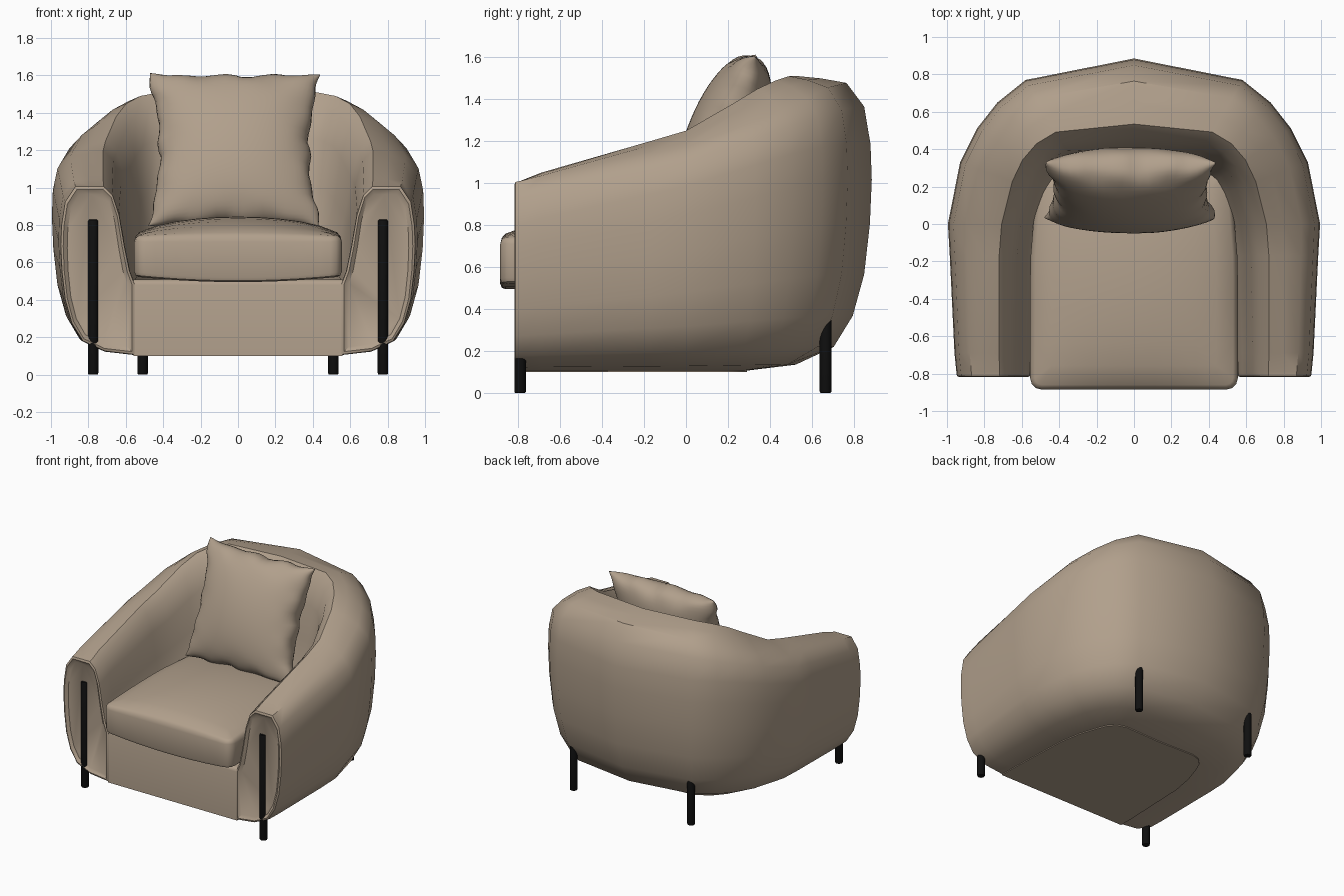
import bpy, bmesh, math
from mathutils import Vector, Matrix

if "Cube" in bpy.data.objects:
    bpy.data.objects.remove(bpy.data.objects["Cube"])


def material(name, color, rough):
    m = bpy.data.materials.new(name)
    m.use_nodes = True
    m.diffuse_color = (*color, 1)
    node = m.node_tree.nodes["Principled BSDF"]
    node.inputs["Base Color"].default_value = (*color, 1)
    node.inputs["Roughness"].default_value = rough
    return m


fabric = material("beige_fabric", (0.44, 0.35, 0.262), 0.9)
black = material("black_metal", (0.005, 0.005, 0.005), 0.5)


def finish(bm, name, mat, angle=40):
    bmesh.ops.remove_doubles(bm, verts=bm.verts, dist=0.0005)
    bmesh.ops.recalc_face_normals(bm, faces=bm.faces)
    mesh = bpy.data.meshes.new(name)
    bm.to_mesh(mesh)
    bm.free()
    mesh.materials.append(mat)
    ob = bpy.data.objects.new(name, mesh)
    bpy.context.collection.objects.link(ob)
    bpy.ops.object.select_all(action='DESELECT')
    ob.select_set(True)
    bpy.context.view_layer.objects.active = ob
    bpy.ops.object.shade_smooth_by_angle(angle=math.radians(angle))
    return ob


def bridge(bm, a, b):
    n = len(a)
    for i in range(n):
        j = (i + 1) % n
        bm.faces.new((a[i], a[j], b[j], b[i]))


# Wraparound shell: outer x, y, inner x, y, top height, crest slope
stations = [
    (0.95, -0.79, 0.55, -0.79, 1.01, 0.0),
    (0.96, -0.69, 0.55, -0.69, 1.05, 0.2),
    (0.985, -0.17, 0.53, -0.17, 1.2, 0.7),
    (0.995, 0.0, 0.50, 0.0, 1.25, 0.9),
    (0.93, 0.33, 0.45, 0.15, 1.38, 1.0),
    (0.84, 0.51, 0.42, 0.22, 1.45, 1.0),
    (0.73, 0.65, 0.37, 0.27, 1.49, 0.8),
    (0.58, 0.77, 0.30, 0.29, 1.51, 0.5),
    (0.0, 0.885, 0.0, 0.28, 1.51, 0.3),
]
# Cross-section: inward fraction, height fraction, share of crest slope
section = [
    (1.0, 0.005, 0), (0.6, 0.025, 0), (0.3, 0.085, 0), (0.15, 0.19, 0),
    (0.06, 0.33, 0), (0.015, 0.5, 0), (0.0, 0.65, 0), (0.01, 0.77, 0),
    (0.06, 0.91, 0.5), (0.2, 1.0, 0.9), (0.4, 1.0, 0.3), (0.58, 1.0, 0.0),
    (0.7, 0.95, 0), (0.79, 0.83, 0), (0.86, 0.65, 0), (0.93, 0.5, 0),
    (1.0, 0.42, 0),
]


def ring_points(s):
    xo, yo, xi, yi, top, slope = s
    return [Vector((xo + (xi - xo) * u, yo + (yi - yo) * u,
                    0.1 + (top - 0.1) * (v - 0.085 * slope * k)))
            for u, v, k in section]


mirrored = [(-s[0], s[1], -s[2], *s[3:]) for s in reversed(stations[:-1])]
bm = bmesh.new()
rings = [[bm.verts.new(p) for p in ring_points(s)] for s in stations + mirrored]
for a, b in zip(rings, rings[1:]):
    bridge(bm, a, b)
# Arm fronts with a raised rounded rim and a slightly sunken panel
for ring in (rings[0], rings[-1]):
    mid = Vector((math.copysign(0.765, ring[0].co.x), 0, 0.55))
    prev = ring
    for inset, y in ((0.005, -0.812), (0.025, -0.818), (0.06, -0.80)):
        nxt = []
        for v in ring:
            d = Vector((mid.x - v.co.x, 0, mid.z - v.co.z))
            f = inset / 0.3
            nxt.append(bm.verts.new((v.co.x + d.x * f, y, v.co.z + d.z * f * 0.5)))
        bridge(bm, prev, nxt)
        prev = nxt
    bm.faces.new(prev)
finish(bm, "arm_and_back_shell", fabric, 38)

# Seat base filling the shell's footprint
bm = bmesh.new()
foot = [(s[2] + math.copysign(0.01, s[2]), s[3]) for s in stations + mirrored]
foot[0], foot[-1] = (0.56, -0.812), (-0.56, -0.812)
low = [bm.verts.new((x, y, 0.1)) for x, y in foot]
high = [bm.verts.new((x, y, 0.51)) for x, y in foot]
bridge(bm, low, high)
bm.faces.new(low)
bm.faces.new(high)
front_top = [e for e in bm.edges if all(v.co.y < -0.8 and v.co.z > 0.5 for v in e.verts)]
bmesh.ops.bevel(bm, geom=front_top, offset=0.03, segments=3, affect='EDGES', profile=0.5)
finish(bm, "seat_base", fabric)

# Seat cushion: rounded slab with a crowned top
bm = bmesh.new()
bmesh.ops.create_cube(bm, size=1)
bmesh.ops.scale(bm, vec=(1.11, 1.2, 0.21), verts=bm.verts)
bmesh.ops.translate(bm, vec=(0, -0.285, 0.63), verts=bm.verts)
corners = [e for e in bm.edges if abs(e.verts[0].co.z - e.verts[1].co.z) > 0.1]
bmesh.ops.bevel(bm, geom=corners, offset=0.06, segments=3, affect='EDGES', profile=0.5)
rims = [e for e in bm.edges if abs(e.verts[0].co.z - e.verts[1].co.z) < 0.01]
bmesh.ops.bevel(bm, geom=rims, offset=0.025, segments=2, affect='EDGES', profile=0.5)
for axis, centre, size in ((0, 0, 1.1), (1, -0.285, 1.18)):
    for i in range(1, 10):
        co, no = Vector((0, 0, 0)), Vector((0, 0, 0))
        co[axis] = centre + size * (i / 10 - 0.5)
        no[axis] = 1
        bmesh.ops.bisect_plane(bm, geom=bm.verts[:] + bm.edges[:] + bm.faces[:],
                               plane_co=co, plane_no=no)
for v in bm.verts:
    u = min(1, abs(v.co.x) / 0.555)
    w = min(1, abs(v.co.y + 0.285) / 0.6)
    crown = (1 - u ** 2) ** 0.6 * (1 - w ** 2) ** 0.6
    if v.co.z > 0.63:
        v.co.z += 0.11 * crown
    else:
        v.co.z -= 0.03 * (1 - u * u)
    if v.co.y > -0.2:
        v.co.x *= 1 - 0.15 * (v.co.y + 0.2)
finish(bm, "seat_cushion", fabric)

# Throw pillow: two puffed sheets joined at the seam, leaning back
bm = bmesh.new()
N = 28
for side in (-1, 1):
    grid = []
    for j in range(N + 1):
        row = []
        for i in range(N + 1):
            u, v = (math.sin(math.pi / 2 * (2 * k / N - 1)) for k in (i, j))
            puff = (max(0, 1 - u * u) * max(0, 1 - v * v)) ** 0.42
            edge = max(abs(u), abs(v)) ** 6
            crease = 0.012 * edge * math.sin(11 * u + 3 * v) * math.cos(13 * v - 2 * u)
            x = 0.46 * u * (1 - 0.13 * (1 - v * v)) + crease
            z = 0.43 * v * (1 - 0.035 * (1 - u * u)) + crease
            ripple = 0.012 * math.sin(7 * u + 5 * v) * puff * edge
            row.append(bm.verts.new((x, side * 0.185 * puff + ripple, z)))
        grid.append(row)
    for a, b in zip(grid, grid[1:]):
        for i in range(N):
            bm.faces.new((a[i], a[i + 1], b[i + 1], b[i]))
lean = Matrix.Translation((-0.02, 0.18, 1.2)) @ Matrix.Rotation(math.radians(-20), 4, 'X')
bmesh.ops.transform(bm, matrix=lean, verts=bm.verts)
finish(bm, "throw_pillow", fabric, 60)

# Round legs: tall at the arm fronts, shorter at the back
for end, x, y, height in (("front", 0.775, -0.79, 0.83), ("back", 0.51, 0.665, 0.48)):
    for side, sign in (("left", 1), ("right", -1)):
        bm = bmesh.new()
        bmesh.ops.create_cone(bm, cap_ends=True, segments=16, radius1=0.028,
                              radius2=0.028, depth=height)
        caps = [e for e in bm.edges if abs(e.verts[0].co.z - e.verts[1].co.z) < 0.01]
        bmesh.ops.bevel(bm, geom=caps, offset=0.008, segments=2, affect='EDGES', profile=0.5)
        bmesh.ops.translate(bm, vec=(sign * x, y, height / 2), verts=bm.verts)
        finish(bm, f"{end}_{side}_leg", black)
